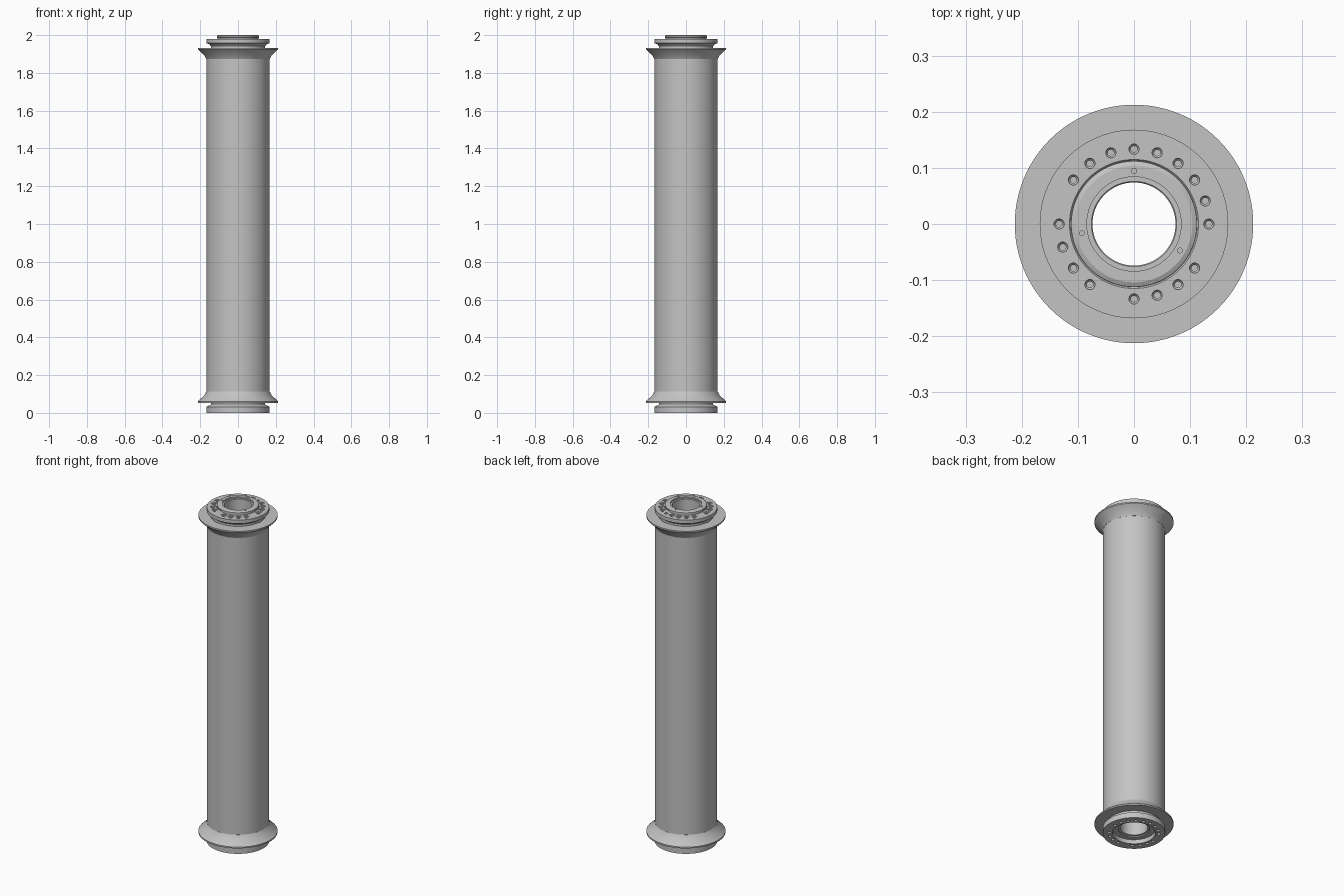
import bpy, bmesh, math
from mathutils import Matrix

if "Cube" in bpy.data.objects:
    bpy.data.objects.remove(bpy.data.objects["Cube"])

metal = bpy.data.materials.new("grey_metal")
metal.diffuse_color = (0.55, 0.55, 0.55, 1)
metal.use_nodes = True
metal.node_tree.nodes["Principled BSDF"].inputs["Base Color"].default_value = metal.diffuse_color


def lathe(bm, profile, segments, x=0.0, y=0.0):
    """Revolve a closed (radius, z) profile; radius 0 points become poles."""
    rings = []
    for r, z in profile:
        if r == 0:
            rings.append([bm.verts.new((x, y, z))] * segments)
        else:
            rings.append([bm.verts.new((x + r * math.cos(2 * math.pi * i / segments),
                                        y + r * math.sin(2 * math.pi * i / segments), z))
                          for i in range(segments)])
    for a, b in zip(rings, rings[1:] + rings[:1]):
        for i in range(segments):
            j = (i + 1) % segments
            corners = list(dict.fromkeys((a[i], a[j], b[j], b[i])))
            if len(corners) > 2:
                bm.faces.new(corners)


def make(name, lathes):
    """Create an object from a list of (profile, segments, x, y)."""
    bm = bmesh.new()
    for args in lathes:
        lathe(bm, *args)
    bmesh.ops.recalc_face_normals(bm, faces=bm.faces)
    mesh = bpy.data.meshes.new(name)
    bm.to_mesh(mesh)
    bm.free()
    mesh.materials.append(metal)
    ob = bpy.data.objects.new(name, mesh)
    bpy.context.collection.objects.link(ob)
    return ob


def activate(ob):
    bpy.ops.object.select_all(action='DESELECT')
    ob.select_set(True)
    bpy.context.view_layer.objects.active = ob


def smooth(ob):
    activate(ob)
    bpy.ops.object.shade_smooth_by_angle(angle=math.radians(25))


def drill(ob, holes):
    """Cut all holes out of a connector and discard the cutter."""
    cutter = make("hole_cutter", holes)
    cutter.hide_render = True
    activate(ob)
    mod = ob.modifiers.new("holes", 'BOOLEAN')
    mod.operation = 'DIFFERENCE'
    mod.solver = 'EXACT'
    mod.object = cutter
    bpy.ops.object.modifier_apply(modifier=mod.name)
    bpy.data.objects.remove(cutter)


def polar(r, deg):
    return r * math.cos(math.radians(deg)), r * math.sin(math.radians(deg))


SEG = 96
BORE = 0.074

# Long hollow tube
tube = make("main_tube", [([(BORE, 0.06), (0.167, 0.06), (0.167, 1.925), (BORE, 1.925)], SEG)])

# Flared collars near both ends
flare = [(0.150, 1.873), (0.1675, 1.873), (0.178, 1.893), (0.2125, 1.925),
         (0.2125, 1.933), (0.150, 1.933)]
upper_collar = make("upper_collar", [(flare, SEG)])
lower_collar = make("lower_collar", [([(r, 1.986 - z) for r, z in flare], SEG)])

# Upper connector: neck, bolting flange and raised spigot ring
upper = make("upper_connector", [([
    (BORE, 1.92), (0.144, 1.92), (0.144, 1.942), (0.150, 1.950), (0.168, 1.958),
    (0.168, 1.979), (0.115, 1.979), (0.1125, 1.976), (0.108, 1.979), (0.108, 1.985),
    (0.112, 1.987), (0.112, 1.996), (0.104, 2.0), (0.084, 2.0), (0.084, 1.992),
    (0.076, 1.992), (BORE, 1.990)], SEG)])

# Lower connector: neck, flange and recess that receives a spigot
lower = make("lower_connector", [([
    (BORE, 0.07), (0.144, 0.07), (0.144, 0.046), (0.150, 0.040), (0.168, 0.032),
    (0.168, 0.0), (0.115, 0.0), (0.113, 0.003), (0.113, 0.024), (0.084, 0.024),
    (0.084, 0.030), (BORE, 0.032)], SEG)])

# Bolt circle: twenty places, three left empty, one without a spot face
top_holes, bottom_holes = [], []
for k in range(20):
    if k in (9, 14, 19):
        continue
    x, y = polar(0.1335, 18 * k)
    bore = [(0.009, 1.99), (0.009, 1.972), (0.0055, 1.968), (0.0055, 1.952), (0, 1.952)]
    if k != 4:
        bore = [(0.0165, 1.99), (0.0165, 1.9765), (0.009, 1.9765)] + bore[1:]
    top_holes.append(([(0, 1.99)] + bore, 24, x, y))
    bottom_holes.append(([(0, -0.01), (0.009, -0.01), (0.009, 0.025), (0, 0.025)], 24, x, y))

# Three small pin holes in the spigot ring
for deg in (90, 190, 330):
    x, y = polar(0.0945, deg)
    top_holes.append(([(0, 2.01), (0.0045, 2.01), (0.0045, 1.994), (0, 1.994)], 16, x, y))

drill(upper, top_holes)
drill(lower, bottom_holes)

for ob in (tube, upper_collar, lower_collar, upper, lower):
    smooth(ob)
